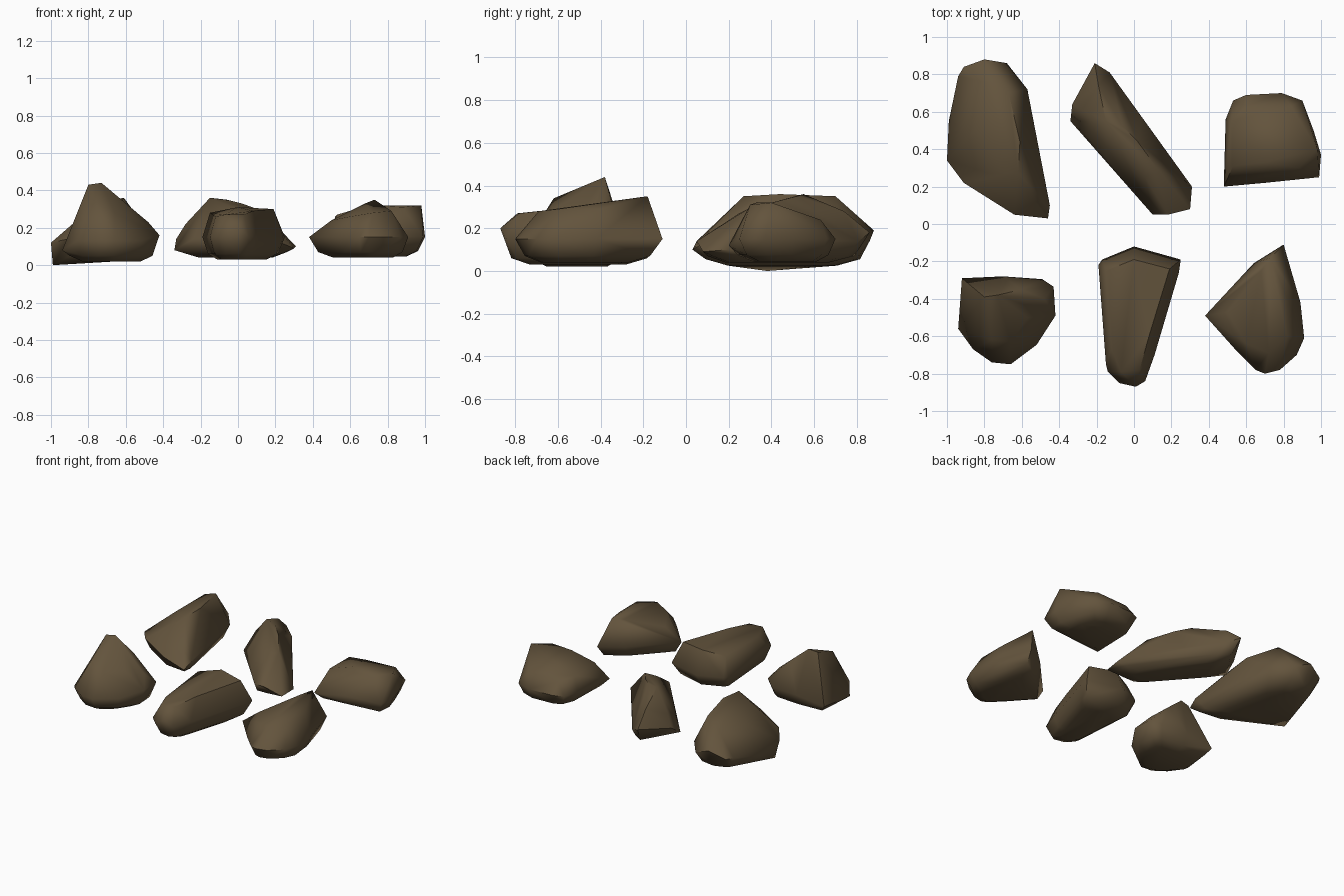
import bpy, bmesh
from mathutils import Vector

stone = bpy.data.materials.new("brown_stone")
stone.diffuse_color = (0.125, 0.088, 0.046, 1)


def rock(name, outline, crest, waist, base):
    """A faceted rock: outline seen from above, its top corners and a rounded foot."""
    rim = [Vector((p[0], p[1], p[2] if len(p) > 2 else waist)) for p in outline]
    mid = sum(rim, Vector()) / len(rim)
    pts = rim + [Vector(p) for p in crest]
    for scale, z in ((.85, base + .03), (.6, base)):
        for p in rim:
            q = mid + (p - mid) * scale
            pts.append(Vector((q.x, q.y, z)))
    bm = bmesh.new()
    for p in pts:
        bm.verts.new(p)
    out = bmesh.ops.convex_hull(bm, input=bm.verts)
    loose = {v for v in out["geom_interior"] + out["geom_unused"]
             if isinstance(v, bmesh.types.BMVert) and v.is_valid}
    bmesh.ops.delete(bm, geom=list(loose), context='VERTS')
    bmesh.ops.remove_doubles(bm, verts=bm.verts, dist=.012)
    bmesh.ops.recalc_face_normals(bm, faces=bm.faces)
    me = bpy.data.meshes.new(name)
    bm.to_mesh(me)
    bm.free()
    me.materials.append(stone)
    ob = bpy.data.objects.new(name, me)
    bpy.context.collection.objects.link(ob)
    bpy.ops.object.select_all(action='DESELECT')
    ob.select_set(True)
    bpy.context.view_layer.objects.active = ob
    bpy.ops.object.shade_smooth_by_angle(angle=1.0)


# front left: steep peak
rock("peaked_rock",
     [(-.92, -.29, .1), (-.94, -.56, .08), (-.86, -.67), (-.76, -.74), (-.66, -.75),
      (-.52, -.645), (-.42, -.49, .16), (-.43, -.335, .16),
      (-.49, -.295), (-.7, -.28)],
     [(-.8, -.39, .43), (-.73, -.38, .44), (-.76, -.62, .34), (-.66, -.63, .28),
      (-.6, -.35, .33), (-.57, -.5, .27), (-.48, -.4, .23)],
     .13, .02)

# back left: largest rock, ridge towards the right
rock("large_rock",
     [(-1, .34, .12), (-.99, .38, 0), (-.91, .22), (-.82, .17), (-.64, .05),
      (-.46, .03, .1), (-.45, .1), (-.51, .3), (-.54, .48), (-.57, .72),
      (-.68, .86), (-.8, .88, .19), (-.91, .84), (-.94, .79), (-.99, .55, .08)],
     [(-.53, .12, .2), (-.62, .27, .35), (-.61, .44, .36), (-.67, .7, .35),
      (-.8, .76, .29), (-.85, .5, .25), (-.77, .27, .26)],
     .14, .025)

# back middle: long diagonal rock
rock("diagonal_rock",
     [(-.34, .55, .08), (-.24, .46), (-.15, .35), (-.05, .27), (.06, .16), (.1, .05),
      (.18, .05), (.3, .08, .09), (.31, .2, .1), (.22, .3), (.12, .45),
      (.04, .57), (-.13, .81), (-.21, .86, .18), (-.33, .64)],
     [(-.15, .55, .36), (-.06, .52, .35), (.02, .44, .33), (.13, .29, .29), (.2, .19, .2),
      (-.19, .74, .28), (-.28, .61, .22), (.06, .25, .27)],
     .14, .04)

# front middle: long wedge
rock("wedge_rock",
     [(-.19, -.22), (-.15, -.75), (-.14, -.79), (-.08, -.85), (.01, -.87, .2),
      (.06, -.84), (.11, -.7), (.15, -.5), (.24, -.26), (.25, -.19), (0, -.12), (-.17, -.19)],
     [(-.15, -.25, .28), (-.12, -.67, .26), (-.07, -.79, .27), (.03, -.78, .27),
      (.08, -.6, .29), (.19, -.24, .3), (0, -.19, .31)],
     .15, .03)

# back right: flat block
rock("block_rock",
     [(.48, .2, .12), (.7, .22), (.99, .25), (1, .37), (.96, .5), (.9, .66), (.79, .7),
      (.6, .69), (.53, .66), (.49, .56)],
     [(.53, .31, .27), (.52, .55, .26), (.6, .63, .23), (.84, .63, .24), (.98, .4, .32),
      (.88, .3, .31), (.7, .33, .32)],
     .15, .045)

# front right: pointed rock
rock("pointed_rock",
     [(.38, -.49, .15), (.48, -.58), (.55, -.68), (.65, -.78), (.7, -.8), (.78, -.78),
      (.87, -.7), (.91, -.61), (.89, -.42), (.86, -.32), (.81, -.2),
      (.8, -.11, .15), (.64, -.21), (.55, -.33)],
     [(.73, -.18, .35), (.68, -.25, .33), (.5, -.47, .24), (.6, -.64, .26),
      (.72, -.69, .28), (.82, -.6, .29), (.82, -.4, .29), (.66, -.45, .29)],
     .15, .04)
